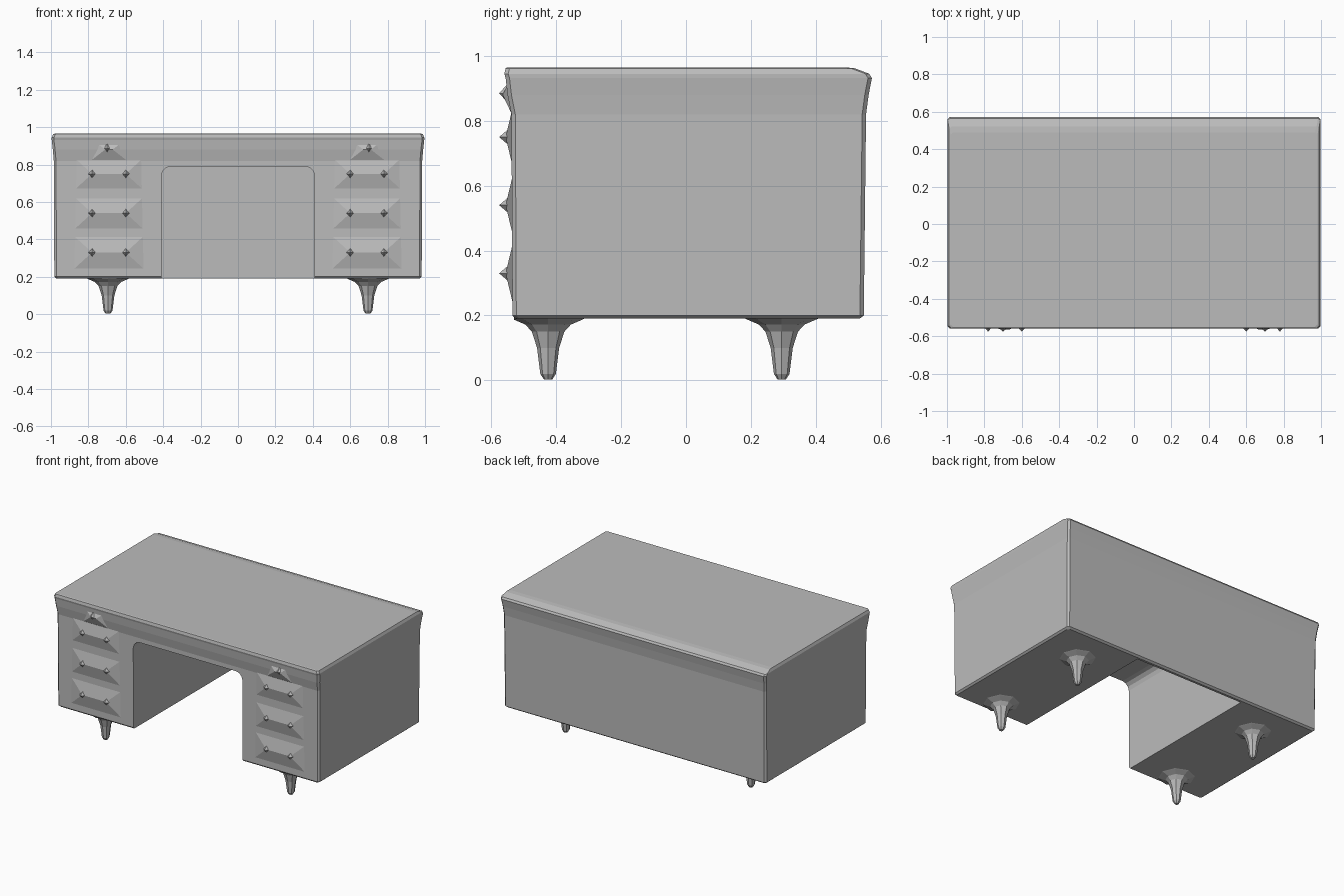
import bpy, bmesh, math
from mathutils import Vector

cube = bpy.data.objects.get("Cube")
if cube:
    bpy.data.objects.remove(cube, do_unlink=True)

grey = bpy.data.materials.new("plain_grey")
grey.use_nodes = True
grey.diffuse_color = (0.5, 0.5, 0.5, 1)
grey.node_tree.nodes["Principled BSDF"].inputs["Base Color"].default_value = (0.5, 0.5, 0.5, 1)


def make_object(name, bm):
    bmesh.ops.recalc_face_normals(bm, faces=bm.faces)
    mesh = bpy.data.meshes.new(name)
    bm.to_mesh(mesh)
    bm.free()
    mesh.materials.append(grey)
    obj = bpy.data.objects.new(name, mesh)
    bpy.context.collection.objects.link(obj)
    return obj


def loft(name, rings):
    """Join rings of points into one closed surface."""
    bm = bmesh.new()
    loops = [[bm.verts.new(p) for p in ring] for ring in rings]
    n = len(loops[0])
    for low, high in zip(loops, loops[1:]):
        for i in range(n):
            j = (i + 1) % n
            bm.faces.new((low[i], low[j], high[j], high[i]))
    bm.faces.new(loops[0])
    bm.faces.new(loops[-1])
    return make_object(name, bm)


def chamfered_rect(x, front, back, z, c=0.012):
    pts = []
    for sx, y, sy in ((-1, front, -1), (1, front, -1), (1, back, 1), (-1, back, 1)):
        pair = [Vector((sx * (x - c), y, z)), Vector((sx * x, y - sy * c, z))]
        pts += pair if sx * sy < 0 else pair[::-1]
    return pts


# Desk body with a slightly flared, softly rounded top
levels = [(0.97, -0.525, 0.535, 0.19), (0.982, -0.535, 0.548, 0.2),
          (0.985, -0.538, 0.555, 0.82), (0.99, -0.55, 0.563, 0.88),
          (0.996, -0.556, 0.573, 0.932), (0.996, -0.56, 0.565, 0.945),
          (0.988, -0.556, 0.52, 0.962), (0.98, -0.55, 0.49, 0.965)]
body = loft("desk_body", [chamfered_rect(*lv) for lv in levels])

# Knee space, open at the front and below, closed by the back panel
r, half, top = 0.05, 0.41, 0.79
arch = [(-half, 0.0)]
for cx, start in ((-half + r, 180), (half - r, 90)):
    for k in range(4):
        a = math.radians(start - 30 * k)
        arch.append((cx + r * math.cos(a), top - r + r * math.sin(a)))
arch.append((half, 0.0))
cutter = loft("knee_space_cutter", [[(x, y, z) for x, z in arch] for y in (-0.8, 0.52)])
cutter.hide_render = True
cut = body.modifiers.new("knee_space", "BOOLEAN")
cut.operation = "DIFFERENCE"
cut.solver = "EXACT"
cut.object = cutter
bpy.context.view_layer.objects.active = body
body.select_set(True)
bpy.ops.object.modifier_apply(modifier=cut.name)
bpy.data.objects.remove(cutter, do_unlink=True)


# Tapered legs that spread into the underside
def leg(name, x, y):
    profile = [(0.013, 0.003), (0.024, 0.02), (0.034, 0.1), (0.05, 0.15),
               (0.07, 0.172), (0.105, 0.187), (0.12, 0.194)]
    rings = []
    for radius, z in profile:
        rings.append([(x + radius * math.cos(math.tau * k / 8),
                       max(y + radius * math.sin(math.tau * k / 8), -0.53), z)
                      for k in range(8)])
    return loft(name, rings)


# Faceted drawer fronts swelling out to a handle, with two pointed knobs each
def mound(name, x, z, ridge, hx, hz, depth):
    bm = bmesh.new()
    base = [bm.verts.new((x + sx * hx, -0.532, z + sz * hz))
            for sx, sz in ((-1, -1), (1, -1), (1, 1), (-1, 1))]
    left, right = [bm.verts.new((x + s * ridge, -depth, z)) for s in (-1, 1)]
    a, b, c, d = base
    for f in ((a, b, right, left), (b, c, right), (c, d, left, right), (d, a, left), base):
        bm.faces.new(f)
    return make_object(name, bm)


def knob(name, x, z, size, tip):
    bm = bmesh.new()
    ring = [bm.verts.new((x + sx * size, -0.535, z + sz * size))
            for sx, sz in ((-1, 0), (0, -1), (1, 0), (0, 1))]
    point = bm.verts.new((x, -tip, z))
    bm.faces.new(ring)
    for i in range(4):
        bm.faces.new((ring[i], ring[(i + 1) % 4], point))
    return make_object(name, bm)


for side, s in (("right", -1), ("left", 1)):
    cx = s * 0.69
    leg(f"front_{side}_leg", s * 0.695, -0.425)
    leg(f"back_{side}_leg", s * 0.695, 0.295)
    for row, z in enumerate((0.33, 0.54, 0.75), 1):
        mound(f"{side}_drawer_handle_{row}", cx, z, 0.09, 0.2, 0.1, 0.556)
        for end, dx in (("inner", -s * 0.09), ("outer", s * 0.09)):
            knob(f"{side}_handle_{row}_{end}_knob", cx + dx, z, 0.035, 0.576)
    mound(f"{side}_top_drawer_swell", cx, 0.88, 0.02, 0.11, 0.07, 0.565)
    knob(f"{side}_top_drawer_knob", s * 0.7, 0.885, 0.045, 0.576)
